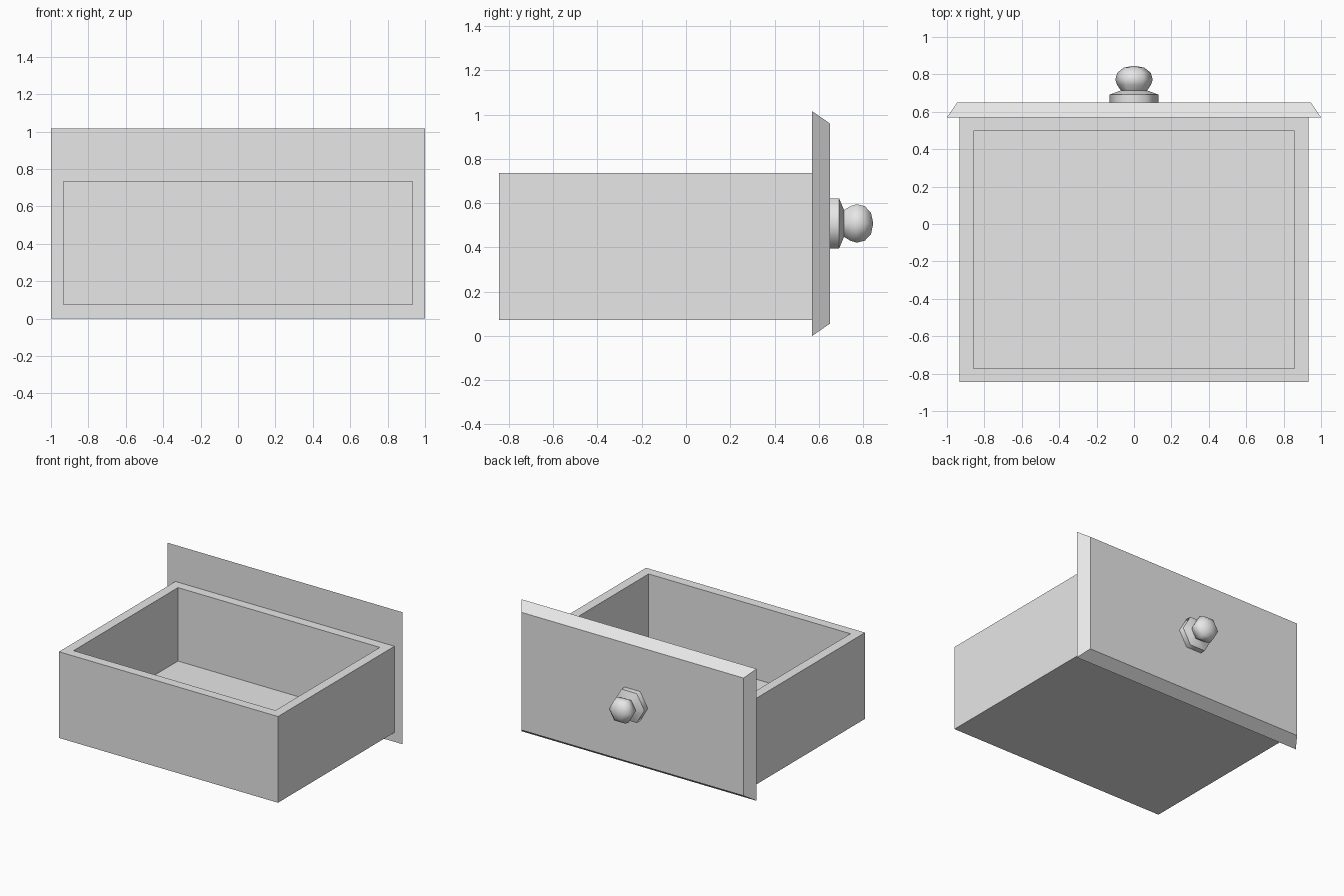
import bpy
import bmesh
from math import cos, sin, tau, radians

cube = bpy.data.objects.get("Cube")
if cube:
    bpy.data.objects.remove(cube, do_unlink=True)

grey = bpy.data.materials.new("plain_grey")
grey.use_nodes = True
colour = (0.8, 0.8, 0.8, 1)
grey.diffuse_color = colour
grey.node_tree.nodes["Principled BSDF"].inputs["Base Color"].default_value = colour


def finish(name, bm):
    bmesh.ops.recalc_face_normals(bm, faces=bm.faces)
    mesh = bpy.data.meshes.new(name)
    bm.to_mesh(mesh)
    bm.free()
    mesh.materials.append(grey)
    obj = bpy.data.objects.new(name, mesh)
    bpy.context.collection.objects.link(obj)
    return obj


def box(x, y0, y1, z0, z1):
    """Box spanning -x..x, y0..y1 and z0..z1."""
    bm = bmesh.new()
    bmesh.ops.create_cube(bm, size=1)
    for v in bm.verts:
        v.co = (x if v.co.x > 0 else -x,
                y1 if v.co.y > 0 else y0,
                z1 if v.co.z > 0 else z0)
    return bm


# Open box: inset the top for the rim, then push the opening down to the floor
bm = box(0.932, -0.845, 0.57, 0.072, 0.735)
top = max(bm.faces, key=lambda f: f.calc_center_median().z)
bmesh.ops.inset_region(bm, faces=[top], thickness=0.103)
hole = bmesh.ops.extrude_face_region(bm, geom=[top])
bmesh.ops.translate(bm, vec=(0, 0, -0.565),
                    verts=[g for g in hole["geom"] if isinstance(g, bmesh.types.BMVert)])
bmesh.ops.delete(bm, geom=[top], context="FACES")
finish("drawer_box", bm)

# Face panel: slab whose outer side is drawn in to make a chamfer
margin = 0.055
bm = box(1.0, 0.57, 0.65, 0.0, 1.015)
for v in bm.verts:
    if v.co.y > 0.6:
        v.co.x += -margin if v.co.x > 0 else margin
        v.co.z += -margin if v.co.z > 0.5 else margin
finish("face_panel", bm)


# Knob: six-sided turned base and ball along y, as (radius, y) profile
profile = [(0.13, 0.645), (0.13, 0.692), (0.07, 0.714), (0.091, 0.744),
           (0.1, 0.772), (0.09, 0.808), (0.055, 0.836)]
sides, centre_z, tip_y = 6, 0.508, 0.846
bm = bmesh.new()
rings = [[bm.verts.new((r * cos(tau * i / sides), y, centre_z + r * sin(tau * i / sides)))
          for i in range(sides)] for r, y in profile]
for a, b in zip(rings, rings[1:]):
    for i in range(sides):
        j = (i + 1) % sides
        bm.faces.new((a[i], a[j], b[j], b[i]))
tip = bm.verts.new((0, tip_y, centre_z))
for i in range(sides):
    bm.faces.new((rings[-1][i], rings[-1][(i + 1) % sides], tip))
bm.faces.new(rings[0])
knob = finish("knob", bm)

bpy.ops.object.select_all(action="DESELECT")
knob.select_set(True)
bpy.context.view_layer.objects.active = knob
bpy.ops.object.shade_smooth_by_angle(angle=radians(65))
